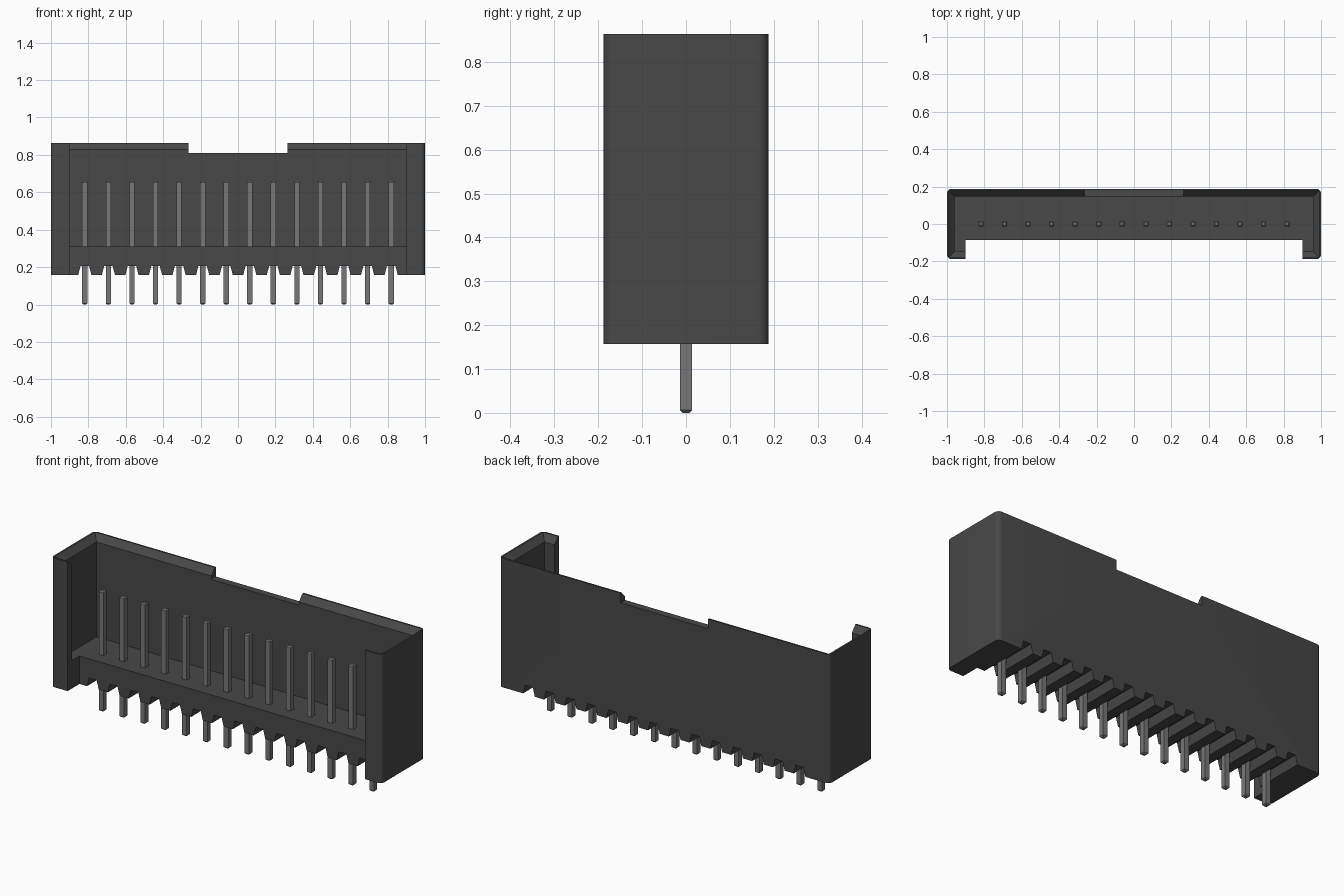
import bpy, bmesh

old = bpy.data.objects.get("Cube")
if old:
    bpy.data.objects.remove(old, do_unlink=True)

PINS, PITCH = 14, 0.126
BASE, FLOOR, TOP = 0.157, 0.31, 0.863
pin_x = [(i - (PINS - 1) / 2) * PITCH for i in range(PINS)]


def material(name, value):
    m = bpy.data.materials.new(name)
    m.use_nodes = True
    colour = (value, value, value, 1)
    m.diffuse_color = colour
    m.node_tree.nodes["Principled BSDF"].inputs["Base Color"].default_value = colour
    return m


def add_prism(bm, low, high):
    """Closed solid between two rectangles (x0, x1, y0, y1, z)."""
    rings = []
    for x0, x1, y0, y1, z in (low, high):
        rings.append([bm.verts.new((x, y, z)) for x, y in
                      ((x0, y0), (x1, y0), (x1, y1), (x0, y1))])
    a, b = rings
    bm.faces.new(a[::-1])
    bm.faces.new(b)
    for i in range(4):
        j = (i + 1) % 4
        bm.faces.new((a[i], a[j], b[j], b[i]))


def make_object(name, bm, mat=None):
    bmesh.ops.recalc_face_normals(bm, faces=bm.faces)
    mesh = bpy.data.meshes.new(name)
    bm.to_mesh(mesh)
    bm.free()
    if mat:
        mesh.materials.append(mat)
    ob = bpy.data.objects.new(name, mesh)
    bpy.context.collection.objects.link(ob)
    return ob


def prisms(name, pairs, mat=None):
    bm = bmesh.new()
    for low, high in pairs:
        add_prism(bm, low, high)
    return make_object(name, bm, mat)


def box(x, y0, y1, z0, z1):
    return (-x, x, y0, y1, z0), (-x, x, y0, y1, z1)


def rect(x, y, z):
    return -x, x, -y, y, z


plastic = material("dark grey plastic", 0.065)
metal = material("grey metal", 0.185)

# Housing block with rounded upright corners
bm = bmesh.new()
add_prism(bm, rect(1, 0.188, BASE), rect(1, 0.188, TOP))
upright = [e for e in bm.edges
           if abs(e.verts[0].co.z - e.verts[1].co.z) > 0.1]
bmesh.ops.bevel(bm, geom=upright, offset=0.024, segments=5,
                profile=0.5, affect='EDGES')
housing = make_object("housing", bm, plastic)

# Cutters: pocket, bevelled rim, open front, keying notch, pin grooves
slope = 1.5
cutters = [
    prisms("pocket_cutter", [box(0.96, -0.148, 0.148, FLOOR, 1)]),
    prisms("rim_cutter", [(rect(0.955, 0.143, TOP - 0.04),
                           rect(0.995, 0.183, TOP + 0.005))]),
    prisms("front_cutter", [box(0.9, -0.4, -0.085, 0, 1)]),
    prisms("notch_cutter", [box(0.265, 0.1, 0.3, 0.81, 1)]),
    prisms("groove_cutter", [((x - 0.038, x + 0.038, -0.4, 0.4, BASE - 0.01),
                              (x - 0.023, x + 0.023, -0.4, 0.4, 0.205))
                             for x in pin_x]),
]
for cutter in cutters:
    cutter.hide_render = True
    mod = housing.modifiers.new(cutter.name, 'BOOLEAN')
    mod.operation = 'DIFFERENCE'
    mod.solver = 'EXACT'
    mod.object = cutter

# Bake the cuts and drop the cutters
graph = bpy.context.evaluated_depsgraph_get()
baked = bpy.data.meshes.new_from_object(housing.evaluated_get(graph))
housing.modifiers.clear()
housing.data = baked
baked.materials.clear()
baked.materials.append(plastic)
for cutter in cutters:
    bpy.data.objects.remove(cutter, do_unlink=True)

bpy.ops.object.select_all(action='DESELECT')
housing.select_set(True)
bpy.context.view_layer.objects.active = housing
bpy.ops.object.shade_smooth_by_angle(angle=0.5)

# Square pins with tapered tips
W, TIP, PIN_TOP = 0.014, 0.008, 0.66
for n, x in enumerate(pin_x, 1):
    bm = bmesh.new()
    add_prism(bm, rect(W, W, 0), rect(W, W, PIN_TOP))
    ends = [e for e in bm.edges if abs(e.verts[0].co.z - e.verts[1].co.z) < 0.01]
    bmesh.ops.bevel(bm, geom=ends, offset=TIP * 0.8, segments=1, affect='EDGES')
    pin = make_object(f"pin_{n}", bm, metal)
    pin.location.x = x
